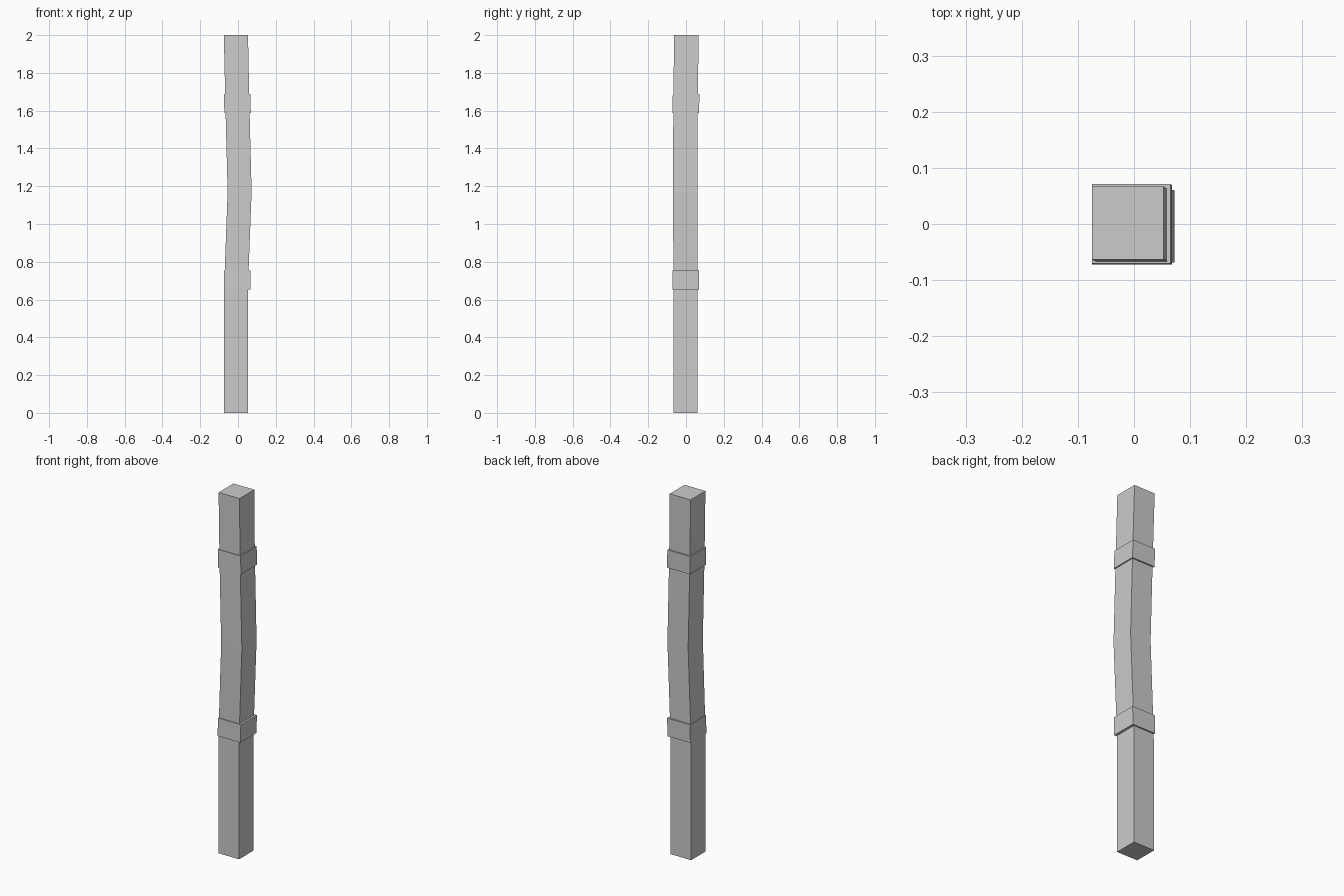
import bpy, bmesh

if "Cube" in bpy.data.objects:
    bpy.data.objects.remove(bpy.data.objects["Cube"])


def loft(name, sections):
    """Closed square-section column through (z, x0, x1, y0, y1) sections."""
    bm = bmesh.new()
    rings = [[bm.verts.new((x, y, z)) for x, y in ((a, c), (b, c), (b, d), (a, d))]
             for z, a, b, c, d in sections]
    bm.faces.new(rings[0][::-1])
    bm.faces.new(rings[-1])
    for lo, hi in zip(rings, rings[1:]):
        for i in range(4):
            j = (i + 1) % 4
            bm.faces.new((lo[i], lo[j], hi[j], hi[i]))
    mesh = bpy.data.meshes.new(name)
    bm.to_mesh(mesh)
    bm.free()
    obj = bpy.data.objects.new(name, mesh)
    bpy.context.collection.objects.link(obj)
    return obj


# Slightly bowed post
loft("bent_post", [
    (0.00, -0.075, 0.052, -0.065, 0.062),
    (0.65, -0.074, 0.052, -0.066, 0.061),
    (1.17, -0.055, 0.072, -0.069, 0.060),
    (1.64, -0.067, 0.060, -0.067, 0.062),
    (2.00, -0.075, 0.053, -0.063, 0.067),
])

# Raised square bands, leaning a little with the post
loft("lower_band", [
    (0.653, -0.075, 0.065, -0.072, 0.069),
    (0.753, -0.073, 0.067, -0.071, 0.070),
])
loft("upper_band", [
    (1.587, -0.072, 0.068, -0.072, 0.069),
    (1.687, -0.075, 0.065, -0.070, 0.071),
])
